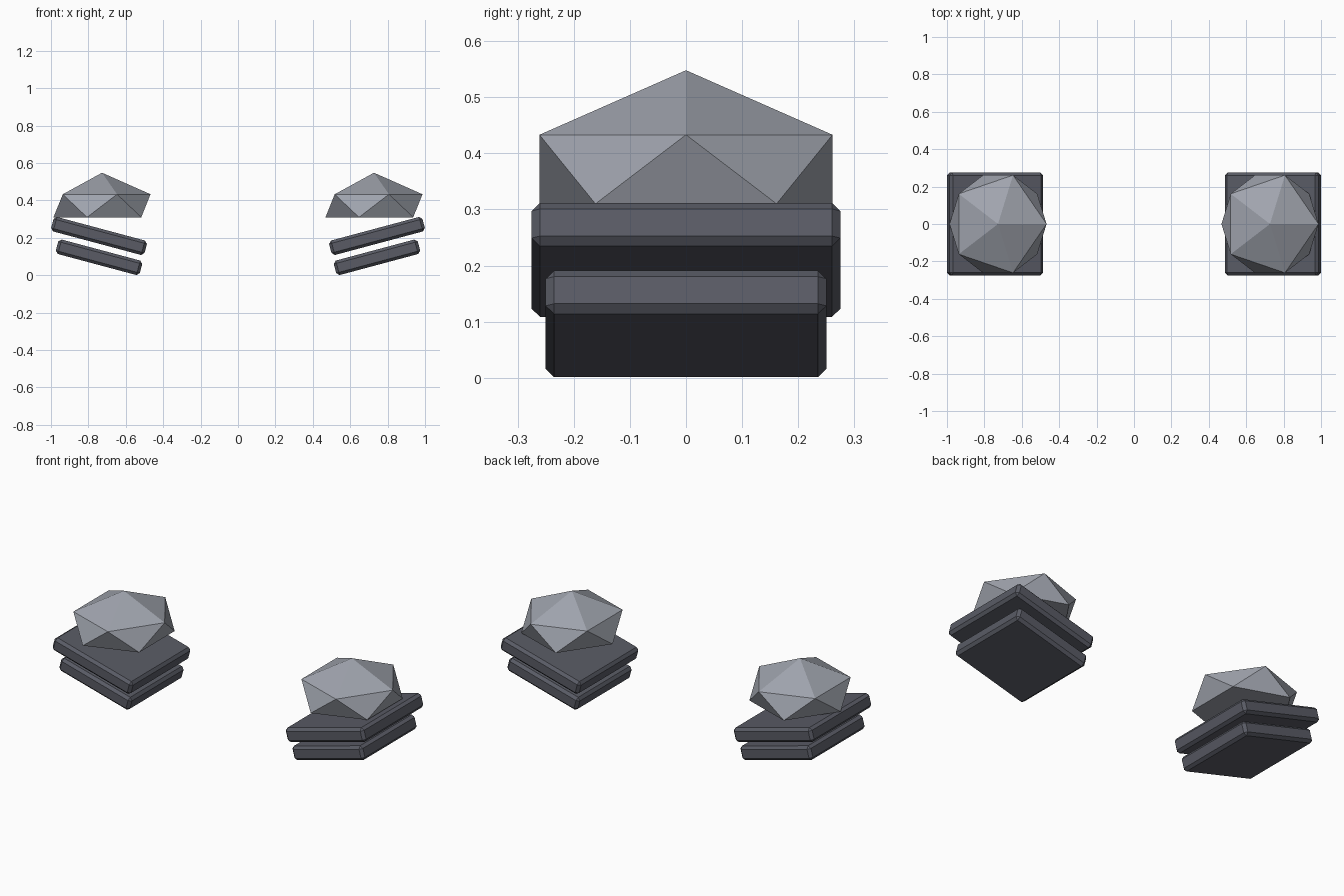
import bpy, bmesh, math
from mathutils import Matrix

if "Cube" in bpy.data.objects:
    bpy.data.objects.remove(bpy.data.objects["Cube"])


def material(name, rgb):
    m = bpy.data.materials.new(name)
    m.diffuse_color = (*rgb, 1)
    m.use_nodes = True
    m.node_tree.nodes["Principled BSDF"].inputs["Base Color"].default_value = m.diffuse_color
    return m


STEEL = material("light steel", (0.35, 0.37, 0.42))
DARK = material("dark steel", (0.10, 0.105, 0.13))


def finish(name, bm, mat, loc):
    me = bpy.data.meshes.new(name)
    bm.to_mesh(me)
    bm.free()
    me.materials.append(mat)
    ob = bpy.data.objects.new(name, me)
    ob.location = loc
    bpy.context.collection.objects.link(ob)


# Faceted shoulder cap: squashed icosahedron with a flattened underside
def cap(name, x):
    bm = bmesh.new()
    bmesh.ops.create_icosphere(bm, subdivisions=1, radius=1)
    for v in bm.verts:
        v.co.x *= 0.29
        v.co.y *= 0.307
        v.co.z = max(v.co.z * 0.208, -0.03)
    finish(name, bm, STEEL, (x, 0, 0.34))


# Chamfered plate, tilted so its outer edge is higher
def plate(name, side, size, z):
    bm = bmesh.new()
    bmesh.ops.create_cube(bm, size=1)
    bmesh.ops.scale(bm, vec=size, verts=bm.verts)
    bmesh.ops.bevel(bm, geom=bm.edges[:], offset=0.015, segments=1,
                    affect='EDGES', profile=0.5)
    bm.transform(Matrix.Rotation(-side * math.radians(15), 4, 'Y'))
    finish(name, bm, DARK, (side * 0.743, 0, z))


for side, label in ((-1, "left"), (1, "right")):
    cap(label + "_shoulder_cap", side * 0.727)
    plate(label + "_upper_plate", side, (0.517, 0.55, 0.08), 0.21)
    plate(label + "_lower_plate", side, (0.465, 0.50, 0.08), 0.096)
